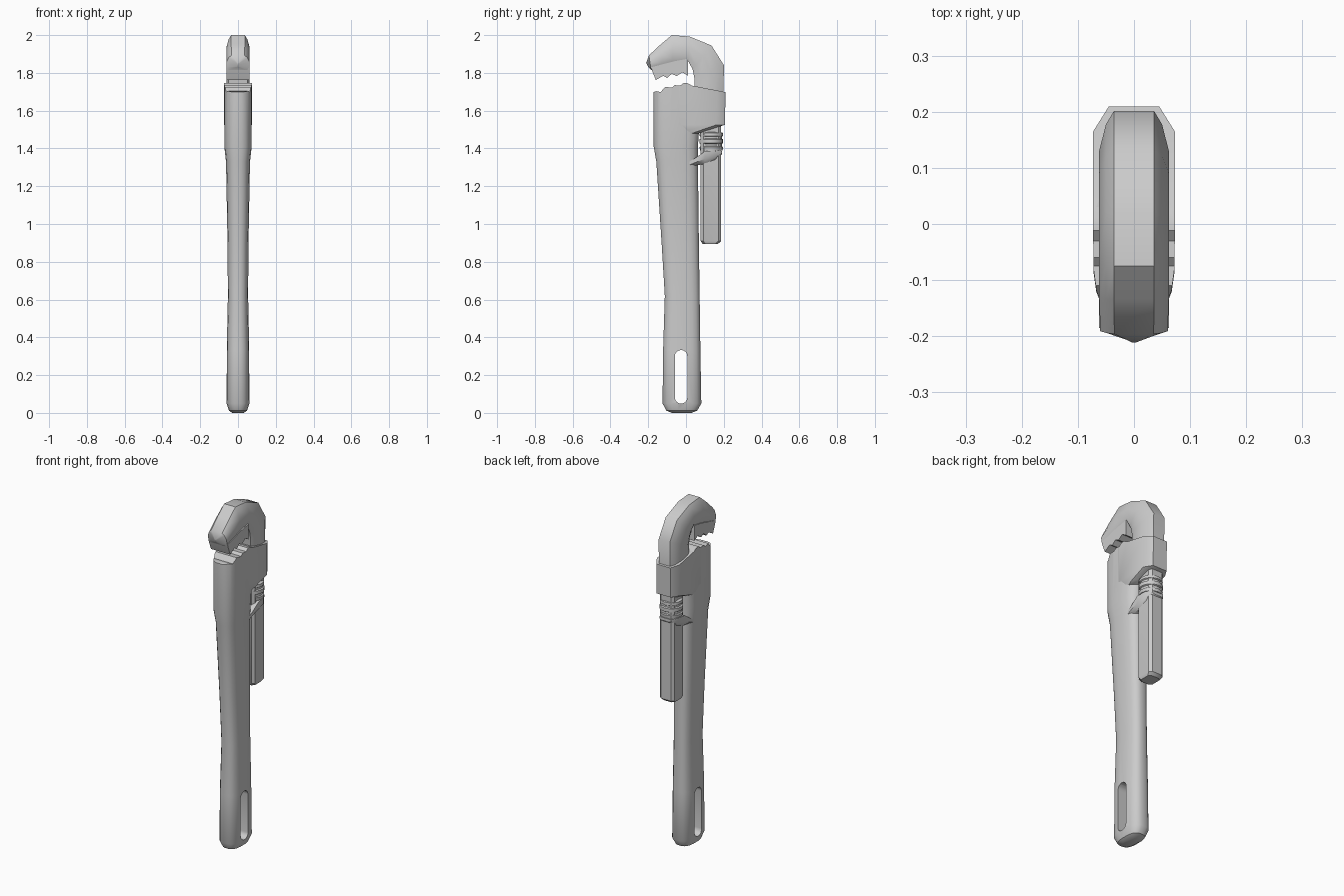
import bpy, bmesh
from math import sin, cos, pi

if "Cube" in bpy.data.objects:
    bpy.data.objects.remove(bpy.data.objects["Cube"])


def finish(name, bm):
    bmesh.ops.recalc_face_normals(bm, faces=bm.faces[:])
    me = bpy.data.meshes.new(name)
    bm.to_mesh(me)
    bm.free()
    ob = bpy.data.objects.new(name, me)
    bpy.context.collection.objects.link(ob)
    return ob


def loft(name, rings):
    bm = bmesh.new()
    vs = [[bm.verts.new(p) for p in r] for r in rings]
    n = len(vs[0])
    for a, b in zip(vs, vs[1:]):
        for i in range(n):
            j = (i + 1) % n
            bm.faces.new((a[i], a[j], b[j], b[i]))
    bm.faces.new(vs[0])
    bm.faces.new(vs[-1])
    return finish(name, bm)


def prism(name, profile, hx):
    return loft(name, [[(x, y, z) for y, z in profile] for x in (-hx, hx)])


def spow(v, e):
    return (abs(v) ** e) * (1 if v >= 0 else -1)


def oval(z, y0, y1, hx, n=20, e=0.72):
    a = [2 * pi * (i + .5) / n for i in range(n)]
    return [(hx * spow(cos(t), e), (y0 + y1) / 2 + (y1 - y0) / 2 * spow(sin(t), e), z) for t in a]


def chamfered(z, y0, y1, hx, cx, cy):
    half = [(hx - cx, y0), (hx, y0 + cy), (hx, y1 - cy), (hx - cx, y1)]
    return [(x, y, z) for x, y in half] + [(-x, y, z) for x, y in half[::-1]]


def cut(ob, cutter):
    cutter.hide_render = True
    m = ob.modifiers.new("cut", 'BOOLEAN')
    m.operation = 'DIFFERENCE'
    m.object = cutter
    m.solver = 'EXACT'


# handle with the fixed lower jaw at its top
handle = loft("handle", [oval(*s) for s in (
    (0.0, -.075, .03, .03), (.012, -.105, .06, .048), (.05, -.125, .082, .061),
    (.33, -.122, .077, .06), (.62, -.113, .073, .054), (.9, -.13, .069, .056),
    (1.33, -.158, .064, .064), (1.41, -.172, .064, .073), (1.78, -.175, .09, .073))])

# housing that guides the hook jaw
housing = loft("jaw_housing", [
    chamfered(1.475, -.06, .05, .060, .02, .03),
    chamfered(1.49, -.07, .10, .068, .025, .04),
    chamfered(1.525, -.08, .206, .073, .028, .045),
    chamfered(1.78, -.08, .211, .073, .028, .045)])

# toothed top surface of the lower jaw, used as a cutter
teeth = [(-.3, 1.695), (-.175, 1.698), (-.155, 1.703), (-.135, 1.698), (-.11, 1.726),
         (-.075, 1.722), (-.06, 1.735), (-.03, 1.733), (-.012, 1.747), (.01, 1.745),
         (.03, 1.733), (.21, 1.698), (.3, 1.69), (.3, 1.9), (-.3, 1.9)]
teeth_cutter = prism("teeth_cutter", teeth, .2)
cut(handle, teeth_cutter)
cut(housing, teeth_cutter)

# hanging slot
arc = [pi * i / 8 for i in range(9)]
slot = [(-.026 + .033 * cos(t), .3 + .033 * sin(t)) for t in arc]
slot += [(-.026 - .033 * cos(t), .082 - .033 * sin(t)) for t in arc]
slot_cutter = prism("slot_cutter", slot, .2)
cut(handle, slot_cutter)

# straight shank of the hook jaw
loft("shank", [chamfered(.895, .088, .17, .038, .014, .014),
               chamfered(.91, .078, .186, .046, .014, .014),
               chamfered(1.72, .078, .186, .046, .014, .014)])

# hook: stations of inner point, outer point and width scale
hook = []
for (yi, zi), (yo, zo), s in (
        ((.045, 1.64), (.197, 1.64), 1), ((.045, 1.77), (.201, 1.84), 1),
        ((.035, 1.82), (.135, 1.945), 1), ((.01, 1.865), (.02, 1.992), 1),
        ((-.07, 1.845), (-.075, 2.0), 1), ((-.13, 1.83), (-.135, 1.95), 1),
        ((-.185, 1.815), (-.196, 1.893), .97), ((-.199, 1.83), (-.211, 1.853), .1)):
    prof = [(0, .05), (.18, .062), (.55, .062), (.85, .05), (1, .036)]
    half = [(w * s, yi + (yo - yi) * t, zi + (zo - zi) * t) for t, w in prof]
    hook.append(half + [(-x, y, z) for x, y, z in half[::-1]])
loft("hook_jaw", hook)

# toothed block of the hook jaw
prism("upper_teeth", [(-.185, 1.83), (-.18, 1.812), (-.16, 1.762), (-.12, 1.785),
                      (-.1, 1.773), (-.075, 1.795), (-.05, 1.783), (-.02, 1.803),
                      (.01, 1.785), (.01, 1.875), (-.06, 1.862)], .062)

# adjusting nut with grooves
nut = [(1.37, .052), (1.388, .052), (1.39, .06), (1.408, .062), (1.412, .056), (1.424, .056),
       (1.428, .063), (1.448, .063), (1.452, .056), (1.462, .056), (1.466, .062),
       (1.482, .061), (1.488, .045), (1.54, .045)]
loft("adjusting_nut", [[(r * cos(pi * i / 8), .134 + r * sin(pi * i / 8), z)
                        for i in range(16)] for z, r in nut])

# bracket below the nut
bracket = []
for y, z0, z1, hx in ((0, 1.295, 1.32, .056), (.05, 1.31, 1.35, .06), (.1, 1.318, 1.385, .062),
                      (.155, 1.332, 1.387, .056), (.191, 1.37, 1.387, .036)):
    half = [(hx * .7, y, z0), (hx, y, z0 + (z1 - z0) * .4), (hx, y, z1)]
    bracket.append(half + [(-a, b, c) for a, b, c in half[::-1]])
loft("nut_bracket", bracket)

# apply the cuts, drop the cutters, then shade
bpy.ops.object.select_all(action='SELECT')
bpy.context.view_layer.objects.active = handle
bpy.ops.object.convert(target='MESH')
for c in (teeth_cutter, slot_cutter):
    bpy.data.objects.remove(c)
bpy.ops.object.select_all(action='SELECT')
bpy.ops.object.shade_smooth_by_angle(angle=0.65)
